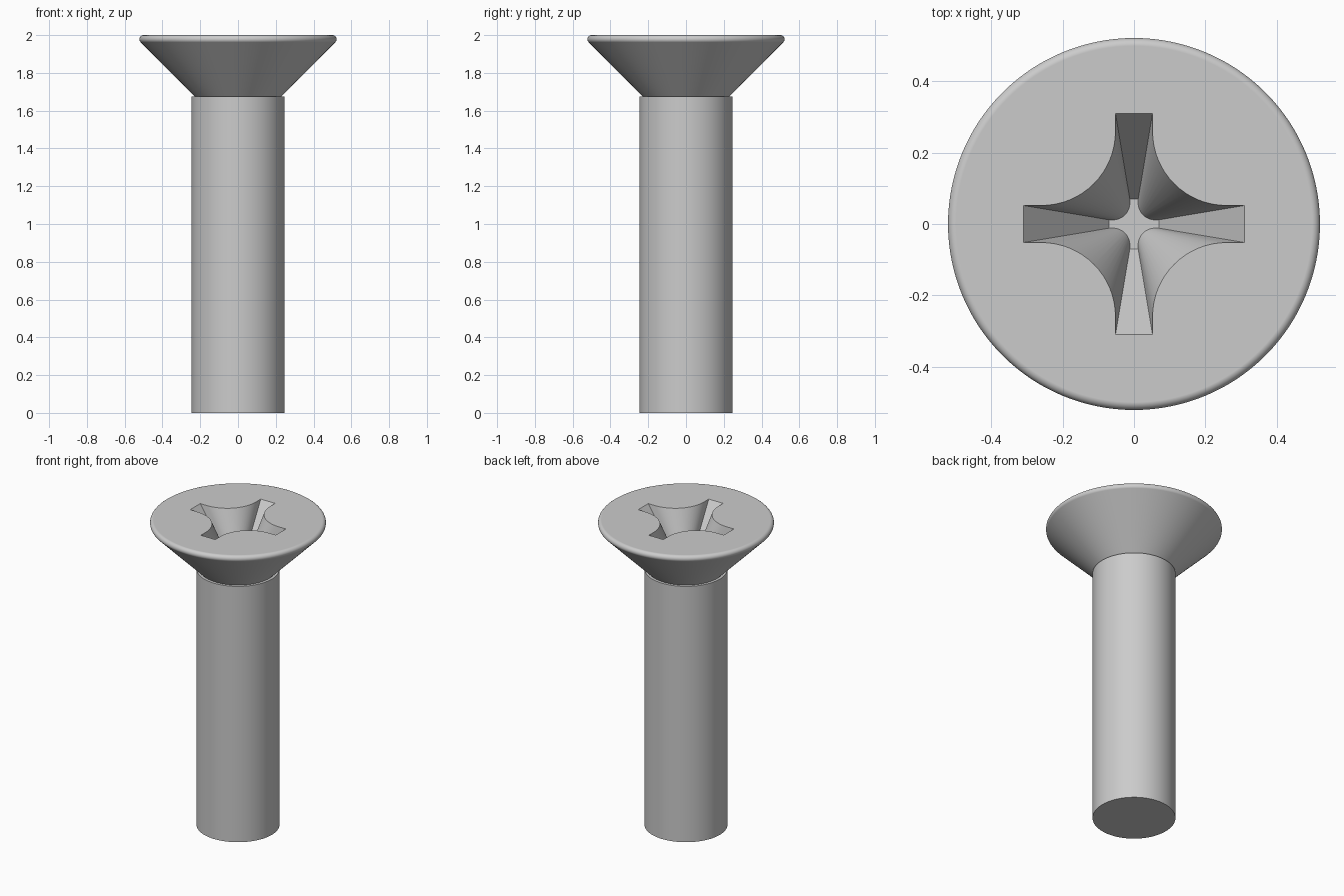
import bpy, bmesh
from math import sin, cos, pi, radians

if "Cube" in bpy.data.objects:
    bpy.data.objects.remove(bpy.data.objects["Cube"])


def loft(name, rings):
    """Closed solid through a stack of matching rings of points."""
    bm = bmesh.new()
    loops = [[bm.verts.new(p) for p in ring] for ring in rings]
    n = len(loops[0])
    for a, b in zip(loops, loops[1:]):
        for i in range(n):
            j = (i + 1) % n
            bm.faces.new((a[i], a[j], b[j], b[i]))
    bm.faces.new(loops[0][::-1])
    bm.faces.new(loops[-1])
    bmesh.ops.recalc_face_normals(bm, faces=bm.faces)
    mesh = bpy.data.meshes.new(name)
    bm.to_mesh(mesh)
    bm.free()
    obj = bpy.data.objects.new(name, mesh)
    bpy.context.collection.objects.link(obj)
    return obj


def circle(r, z, n=128):
    return [(r * cos(2 * pi * i / n), r * sin(2 * pi * i / n), z) for i in range(n)]


# Screw body: shank, small ledge, 45 degree head and rounded rim
head_r, rim = 0.522, 0.022
profile = [(0.246, 0), (0.246, 1.675), (0.2286, 1.675)]
for k in range(10):
    a = radians(-45 + 15 * k)
    profile.append((head_r - rim + rim * cos(a), 2 - rim + rim * sin(a)))
screw = loft("countersunk_screw", [circle(r, z) for r, z in profile])

# Tapered cross recess: one arm end and one concave corner, turned four times
half, reach, c = 0.052, 0.31, 0.26
quarter = [(reach, -half), (reach, half)]
for k in range(17):
    a = radians(270 - 90 * k / 16)
    quarter.append((c + (c - half) * cos(a), c + (c - half) * sin(a)))
outline = []
for q in range(4):
    s, t = round(sin(q * pi / 2)), round(cos(q * pi / 2))
    outline += [(x * t - y * s, x * s + y * t) for x, y in quarter]

depth, floor_scale, over = 0.3, 0.225, 0.05
top_scale = 1 + (1 - floor_scale) * over / depth
cutter = loft("recess_cutter", [
    [(x * f, y * f, z) for x, y in outline]
    for f, z in ((floor_scale, 2 - depth), (top_scale, 2 + over))])
cutter.hide_render = True

# Cut the recess and shade
cut = screw.modifiers.new("recess", 'BOOLEAN')
cut.operation = 'DIFFERENCE'
cut.solver = 'EXACT'
cut.object = cutter
bpy.context.view_layer.objects.active = screw
screw.select_set(True)
bpy.ops.object.modifier_apply(modifier=cut.name)
bpy.data.objects.remove(cutter)
bpy.ops.object.shade_smooth_by_angle(angle=radians(30))
weighted = screw.modifiers.new("flat_top_shading", 'WEIGHTED_NORMAL')
weighted.keep_sharp = True
